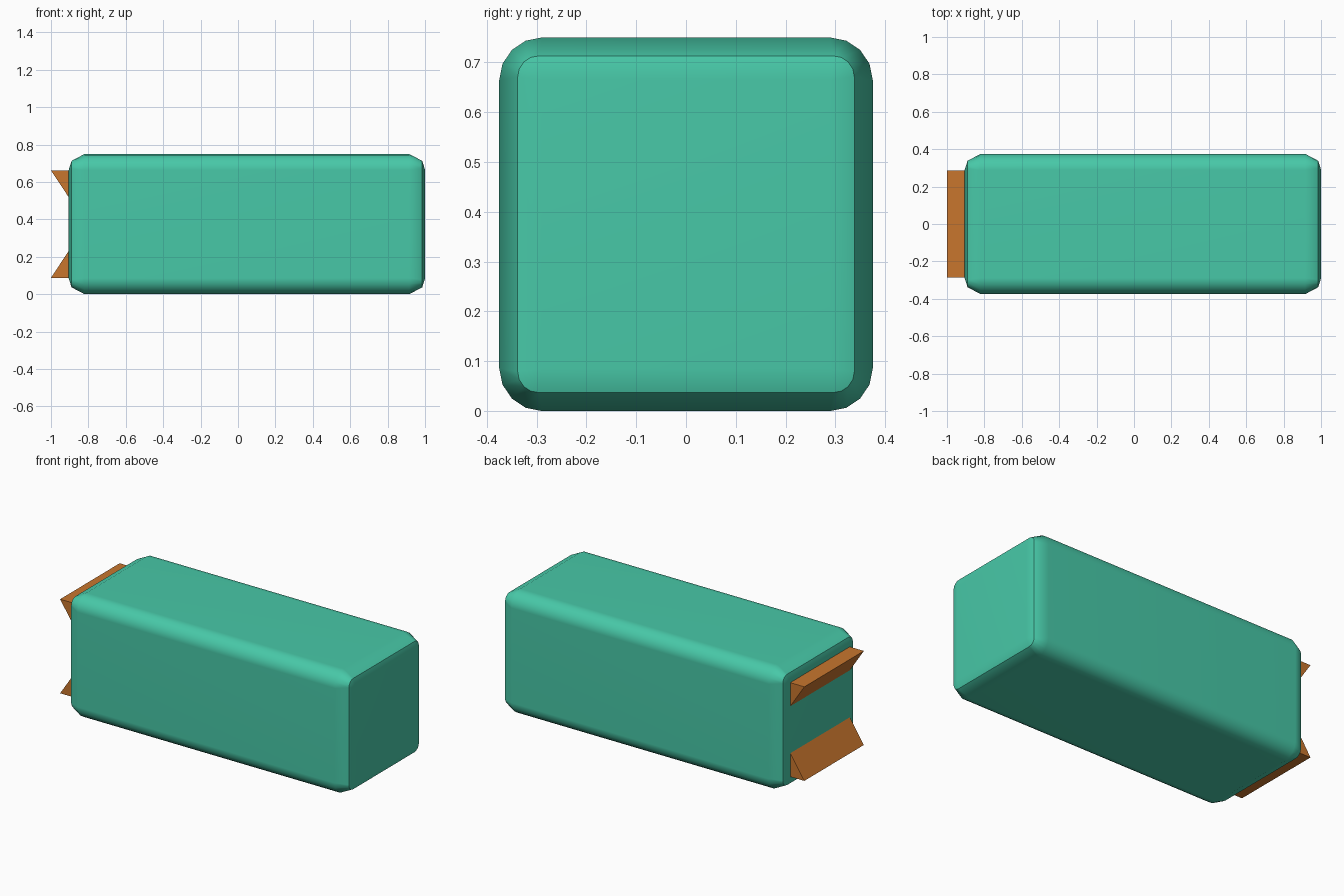
import bpy, bmesh
from math import sin, cos, pi, radians

if "Cube" in bpy.data.objects:
    bpy.data.objects.remove(bpy.data.objects["Cube"])

ZC = 0.375   # mid height
SEG = 4      # facets per rounded corner


def material(name, rgb):
    m = bpy.data.materials.new(name)
    m.diffuse_color = (*rgb, 1)
    m.use_nodes = True
    m.node_tree.nodes["Principled BSDF"].inputs["Base Color"].default_value = m.diffuse_color
    return m


def finish(bm, name, mat):
    bmesh.ops.remove_doubles(bm, verts=bm.verts, dist=1e-4)
    bmesh.ops.recalc_face_normals(bm, faces=bm.faces)
    me = bpy.data.meshes.new(name)
    bm.to_mesh(me)
    bm.free()
    ob = bpy.data.objects.new(name, me)
    bpy.context.collection.objects.link(ob)
    me.materials.append(mat)
    return ob


def ring(bm, x, half, r):
    """Rounded square cross-section at x."""
    c = half - r
    verts = []
    for q, (sy, sz) in enumerate([(1, 1), (-1, 1), (-1, -1), (1, -1)]):
        for i in range(SEG + 1):
            a = (q + i / SEG) * pi / 2
            verts.append(bm.verts.new((x, sy * c + r * cos(a), ZC + sz * c + r * sin(a))))
    return verts


teal = material("teal", (0.064, 0.58, 0.39))
orange = material("orange", (0.58, 0.18, 0.027))

# Rounded body, lofted along x
bm = bmesh.new()
sections = [(-0.905, 0.29, 0.0), (-0.89, 0.338, 0.042), (-0.82, 0.375, 0.086),
            (0.915, 0.375, 0.086), (0.985, 0.338, 0.042), (1.0, 0.29, 0.0)]
rings = [ring(bm, *s) for s in sections]
for a, b in zip(rings, rings[1:]):
    n = len(a)
    for i in range(n):
        j = (i + 1) % n
        bm.faces.new((a[i], a[j], b[j], b[i]))
bm.faces.new(rings[0])
bm.faces.new(rings[-1])
body = finish(bm, "body", teal)
bpy.context.view_layer.objects.active = body
body.select_set(True)
bpy.ops.object.shade_smooth_by_angle(angle=radians(32))
wn = body.modifiers.new("flat_faces", 'WEIGHTED_NORMAL')
wn.keep_sharp = True

# Two wedge-shaped lips on the left end, mirrored about mid height
for name, s in (("upper_lip", 1), ("lower_lip", -1)):
    bm = bmesh.new()
    profile = [(-1.0, 0.287), (-0.904, 0.287), (-0.904, 0.142)]
    f = bm.faces.new([bm.verts.new((x, -0.287, ZC + s * z)) for x, z in profile])
    ext = bmesh.ops.extrude_face_region(bm, geom=[f], use_keep_orig=True)
    moved = [e for e in ext["geom"] if isinstance(e, bmesh.types.BMVert)]
    bmesh.ops.translate(bm, verts=moved, vec=(0, 0.574, 0))
    finish(bm, name, orange)
